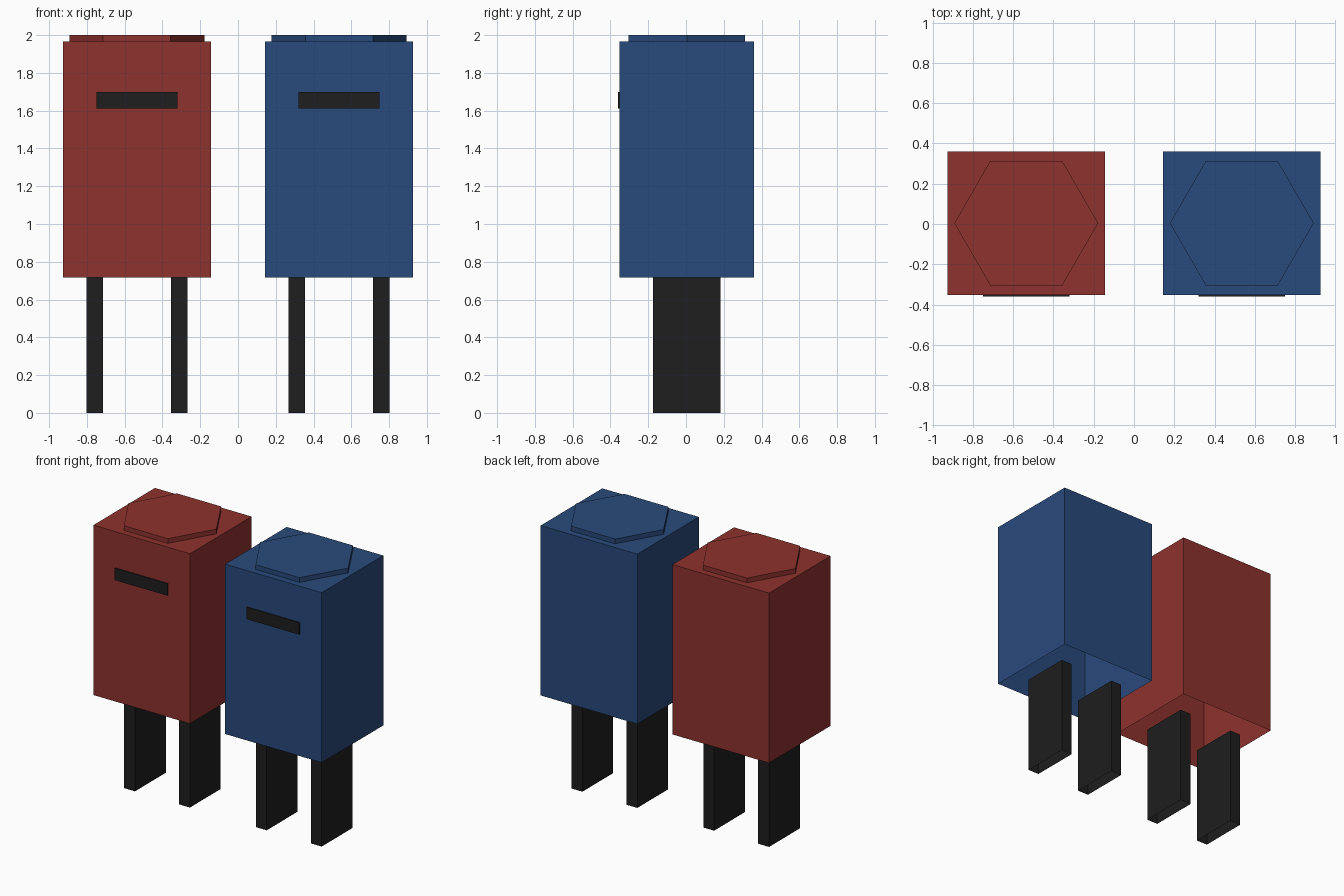
import bpy, bmesh
from mathutils import Matrix, Vector

if "Cube" in bpy.data.objects:
    bpy.data.objects.remove(bpy.data.objects["Cube"])


def material(name, rgb):
    mat = bpy.data.materials.new(name)
    mat.diffuse_color = (*rgb, 1)
    mat.use_nodes = True
    mat.node_tree.nodes["Principled BSDF"].inputs["Base Color"].default_value = mat.diffuse_color
    return mat


RED = material("red_paint", (0.27, 0.032, 0.026))
BLUE = material("blue_paint", (0.022, 0.068, 0.20))
BLACK = material("black", (0.013, 0.013, 0.014))


def finish(name, bm, mat, open_sides):
    """Remove the faces pointing along open_sides and make the object."""
    bm.normal_update()
    gone = [f for f in bm.faces if any(f.normal.dot(Vector(d)) > 0.99 for d in open_sides)]
    bmesh.ops.delete(bm, geom=gone, context='FACES')
    mesh = bpy.data.meshes.new(name)
    bm.to_mesh(mesh)
    bm.free()
    mesh.materials.append(mat)
    obj = bpy.data.objects.new(name, mesh)
    bpy.context.collection.objects.link(obj)


def box(name, lo, hi, mat, open_sides=()):
    lo, hi = Vector(lo), Vector(hi)
    bm = bmesh.new()
    bmesh.ops.create_cube(bm, size=1, matrix=Matrix.Translation((lo + hi) / 2)
                          @ Matrix.Diagonal((*(hi - lo), 1)))
    finish(name, bm, mat, open_sides)


def hex_cap(name, x, mat):
    bm = bmesh.new()
    bmesh.ops.create_cone(bm, cap_ends=True, segments=6, radius1=0.357, radius2=0.357,
                          depth=0.035, matrix=Matrix.Translation((x, 0.004, 1.9825))
                          @ Matrix.Rotation(0.5235988, 4, 'Z'))
    # keep the corners pointing along x
    if max(v.co.x for v in bm.verts) - x < 0.35:
        bmesh.ops.rotate(bm, cent=(x, 0.004, 0), verts=bm.verts,
                         matrix=Matrix.Rotation(0.5235988, 3, 'Z'))
    finish(name, bm, mat, [DOWN])


UP, DOWN, BACK = (0, 0, 1), (0, 0, -1), (0, 1, 0)

for colour, x, paint in (("red", -0.535, RED), ("blue", 0.535, BLUE)):
    # body shell, open underneath
    box(colour + "_body", (x - 0.392, -0.353, 0.718), (x + 0.392, 0.361, 1.965), paint, [DOWN])
    # raised hexagonal lid
    hex_cap(colour + "_lid", x, paint)
    # posting slot
    box(colour + "_slot", (x - 0.214, -0.361, 1.612), (x + 0.214, -0.352, 1.70), BLACK, [BACK])
    # legs, hollow at the ends
    for side, lx in (("left", x - 0.223), ("right", x + 0.223)):
        box(f"{colour}_{side}_leg", (lx - 0.044, -0.175, 0), (lx + 0.044, 0.182, 0.718),
            BLACK, [UP, DOWN])
